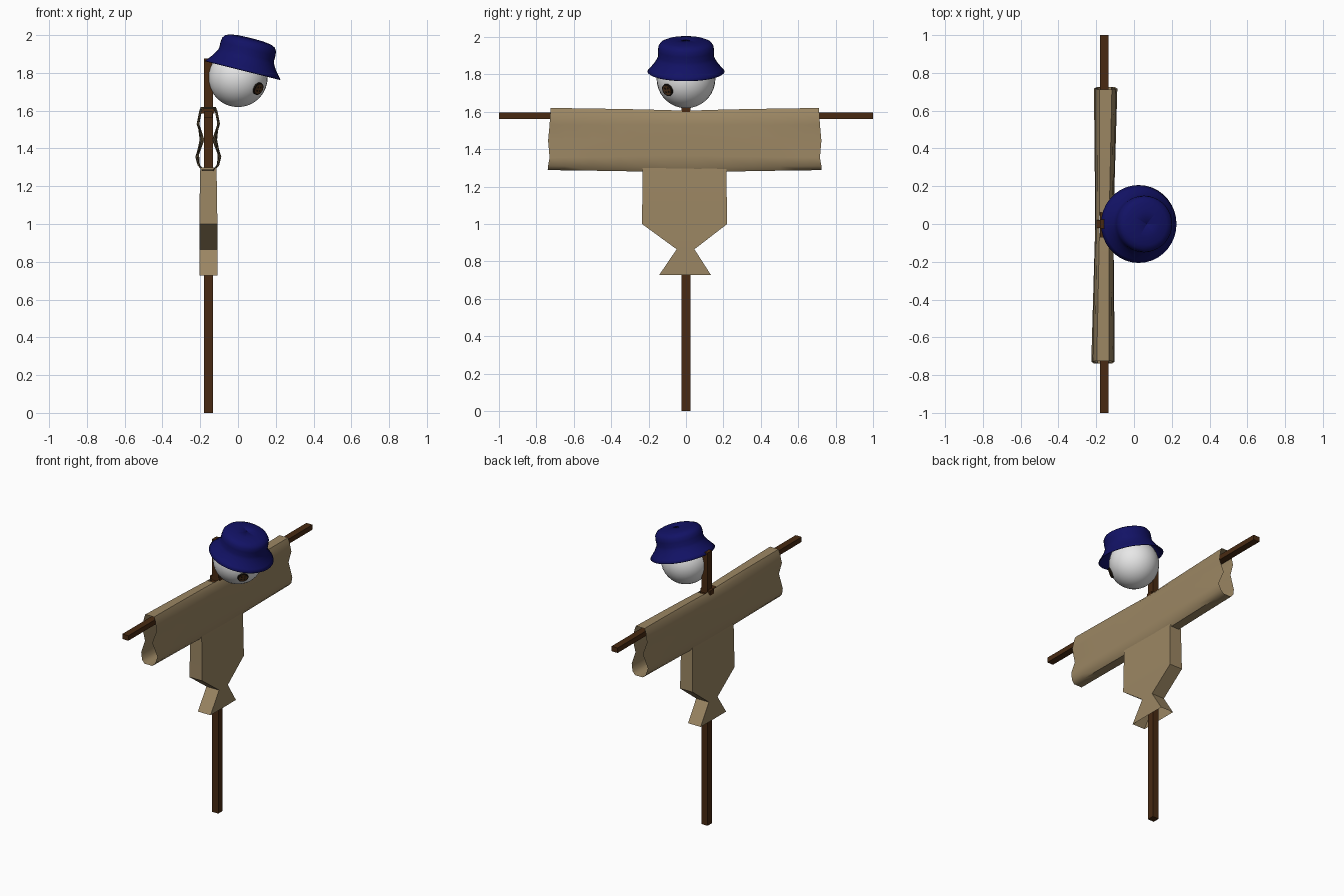
import bpy, bmesh, math
from mathutils import Vector, Matrix

if "Cube" in bpy.data.objects:
    bpy.data.objects.remove(bpy.data.objects["Cube"])


def material(name, rgb):
    m = bpy.data.materials.new(name)
    m.diffuse_color = (*rgb, 1)
    m.use_nodes = True
    m.node_tree.nodes["Principled BSDF"].inputs["Base Color"].default_value = m.diffuse_color
    return m


WOOD = material("dark_wood", (0.065, 0.023, 0.006))
CLOTH = material("tan_cloth", (0.33, 0.24, 0.125))
WHITE = material("white_sack", (0.8, 0.8, 0.8))
NAVY = material("navy_felt", (0.006, 0.006, 0.13))
BUTTON = material("button_brown", (0.10, 0.04, 0.012))
BLACK = material("button_black", (0.012, 0.008, 0.005))
POST_X = -0.157


def finish(name, bm, mat, angle=None):
    bmesh.ops.recalc_face_normals(bm, faces=bm.faces)
    mesh = bpy.data.meshes.new(name)
    bm.to_mesh(mesh)
    bm.free()
    ob = bpy.data.objects.new(name, mesh)
    bpy.context.collection.objects.link(ob)
    mesh.materials.append(mat)
    if angle:
        bpy.ops.object.select_all(action='DESELECT')
        bpy.context.view_layer.objects.active = ob
        ob.select_set(True)
        bpy.ops.object.shade_smooth_by_angle(angle=math.radians(angle))
    return ob


def box(name, lo, hi, mat):
    lo, hi = Vector(lo), Vector(hi)
    bm = bmesh.new()
    bmesh.ops.create_cube(bm, size=1, matrix=Matrix.Translation((lo + hi) / 2)
                          @ Matrix.Diagonal((*(hi - lo), 1)))
    return finish(name, bm, mat)


def loft(rings):
    """Bridge a list of closed point rings into an open tube."""
    bm = bmesh.new()
    rows = [[bm.verts.new(p) for p in r] for r in rings]
    n = len(rows[0])
    for a, b in zip(rows, rows[1:]):
        for i in range(n):
            j = (i + 1) % n
            bm.faces.new((a[i], a[j], b[j], b[i]))
    return bm


# Wooden cross
box("upright_post", (POST_X - 0.024, -0.024, 0), (POST_X + 0.024, 0.024, 1.875), WOOD)
box("crossbar", (POST_X - 0.023, -1, 1.561), (POST_X + 0.023, 1, 1.595), WOOD)
box("neck_joint", (-0.198, -0.022, 1.585), (-0.125, 0.022, 1.618), WOOD)

# Sleeves: one folded, open tube along the crossbar
# (half depth at middle, height at middle, half depth at cuff, height at cuff, cuff overhang)
section = [(0.025, 1.602, 0.033, 1.620, 0.0), (0.040, 1.585, 0.042, 1.595, 0.0),
           (0.047, 1.530, 0.055, 1.530, -0.004), (0.044, 1.450, 0.027, 1.445, -0.012),
           (0.048, 1.370, 0.062, 1.355, -0.004), (0.046, 1.300, 0.050, 1.310, 0.012),
           (0.030, 1.270, 0.030, 1.288, 0.014)]
stations = [-0.725, -0.64, -0.5, -0.35, -0.22, -0.07, 0.06, 0.21, 0.35, 0.5, 0.63, 0.712]
rings = []
for y in stations:
    f = min(1, abs(y) / 0.72)
    half = []
    for d0, z0, d1, z1, over in section:
        t = f if d1 >= d0 else f ** 4
        half.append((d0 + (d1 - d0) * t, z0 + (z1 - z0) * math.sqrt(f),
                     y + math.copysign(over * f ** 4, y)))
    drift = 0.007 * y / 0.72
    rings.append([(POST_X + drift + d, yy, z) for d, z, yy in half]
                 + [(POST_X + drift - d, yy, z) for d, z, yy in reversed(half)])
bm = loft(rings)
# Neck opening and the opening down into the body
holes = []
for face in bm.faces:
    c = face.calc_center_median()
    if abs(c.x - POST_X) < 0.012:
        if (c.z > 1.5 and abs(c.y) < 0.03) or (c.z < 1.4 and abs(c.y) < 0.2):
            holes.append(face)
bmesh.ops.delete(bm, geom=holes, context='FACES')
finish("shirt_sleeves", bm, CLOTH, 50)

# Shirt body, pinched at the waist and flared at the hem
outline = [(1.30, -0.232, 0.215, 0.042), (1.26, -0.232, 0.216, 0.044), (1.0, -0.235, 0.22, 0.048),
           (0.865, -0.050, 0.045, 0.048), (0.728, -0.143, 0.133, 0.048)]
bm = loft([[(POST_X - d, a, z), (POST_X + d, a, z), (POST_X + d, b, z), (POST_X - d, b, z)]
           for z, a, b, d in outline])
finish("shirt_body", bm, CLOTH, 30)

# Round head
HEAD = Vector((0, 0, 1.776))
bm = bmesh.new()
bmesh.ops.create_uvsphere(bm, u_segments=32, v_segments=18, radius=0.157,
                          matrix=Matrix.Translation(HEAD))
finish("head", bm, WHITE, 60)

# Button eye: dark rim, brown plate and four holes
look = Vector((0.107, -0.099, -0.060)).normalized()
turn = look.to_track_quat('Z', 'Y').to_matrix().to_4x4()


def disc(name, r, dist, depth, mat, offsets=((0, 0),), sides=20):
    bm = bmesh.new()
    for u, v in offsets:
        place = Matrix.Translation(HEAD) @ turn @ Matrix.Translation((u, v, dist))
        bmesh.ops.create_cone(bm, cap_ends=True, segments=sides, radius1=r, radius2=r,
                              depth=depth, matrix=place)
    return finish(name, bm, mat)


disc("button_rim", 0.034, 0.157, 0.009, BLACK)
disc("button_plate", 0.027, 0.1605, 0.005, BUTTON)
disc("button_holes", 0.006, 0.1615, 0.005, BLACK,
     [(u, v) for u in (-0.010, 0.010) for v in (-0.010, 0.010)], 10)

# Tilted bucket hat, a lathed profile
profile = [(0.206, 0.0), (0.190, 0.018), (0.170, 0.043), (0.155, 0.068), (0.149, 0.085),
           (0.150, 0.115), (0.147, 0.140), (0.135, 0.157), (0.112, 0.167), (0.07, 0.173),
           (0.001, 0.175)]
bm = loft([[(r * math.cos(k * math.tau / 36), r * math.sin(k * math.tau / 36), z)
            for k in range(36)] for r, z in profile])
bmesh.ops.remove_doubles(bm, verts=bm.verts, dist=0.0008)
bmesh.ops.transform(bm, verts=bm.verts, matrix=Matrix.Translation((0.025, 0, 1.815))
                    @ Matrix.Rotation(math.radians(14), 4, 'Y'))
hat = finish("bucket_hat", bm, NAVY, 60)
shell = hat.modifiers.new("felt_thickness", 'SOLIDIFY')
shell.thickness = 0.005
shell.offset = -1
